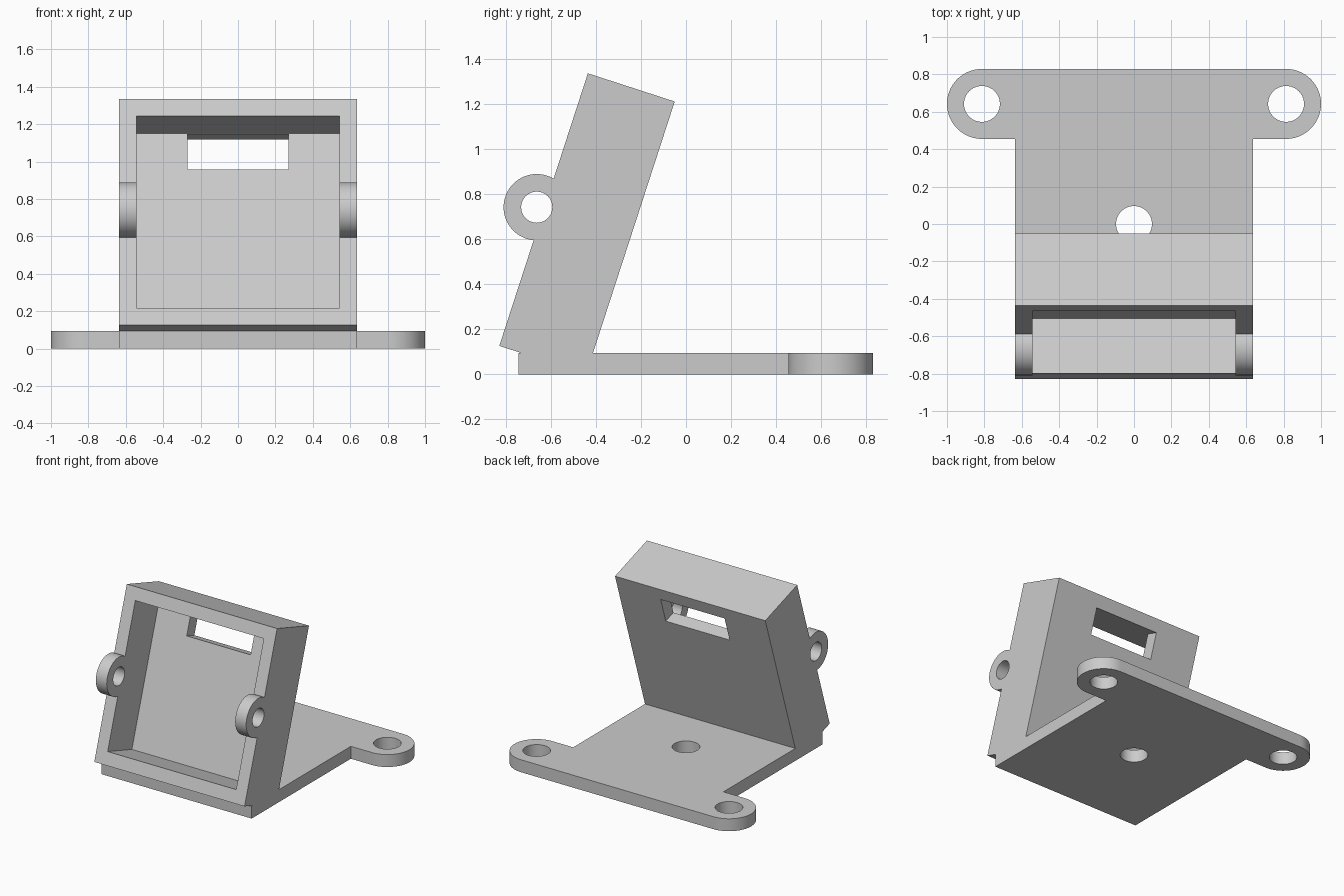
import bpy, bmesh
from math import radians, sin, cos, pi
from mathutils import Matrix, Vector

if "Cube" in bpy.data.objects:
    bpy.data.objects.remove(bpy.data.objects["Cube"])

colour = (0.6, 0.6, 0.6, 1)
grey = bpy.data.materials.new("plain_grey")
grey.use_nodes = True
grey.diffuse_color = colour
grey.node_tree.nodes["Principled BSDF"].inputs["Base Color"].default_value = colour


def finish(name, bm):
    bmesh.ops.recalc_face_normals(bm, faces=bm.faces)
    mesh = bpy.data.meshes.new(name)
    bm.to_mesh(mesh)
    bm.free()
    mesh.materials.append(grey)
    obj = bpy.data.objects.new(name, mesh)
    bpy.context.collection.objects.link(obj)
    return obj


def box(name, low, high, matrix):
    low, high = Vector(low), Vector(high)
    size = high - low
    bm = bmesh.new()
    bmesh.ops.create_cube(bm, size=1)
    for v in bm.verts:
        middle = (low + high) / 2
        v.co = matrix @ (middle + Vector(a * b for a, b in zip(v.co, size)))
    return finish(name, bm)


def cylinder(name, centre, radius, depth, axis="Z"):
    bm = bmesh.new()
    turn = Matrix.Rotation(pi / 2, 4, "Y") if axis == "X" else Matrix()
    bmesh.ops.create_cone(bm, cap_ends=True, segments=64, radius1=radius, radius2=radius,
                          depth=depth, matrix=Matrix.Translation(centre) @ turn)
    return finish(name, bm)


def combine(target, tool, operation):
    tool.hide_render = True
    mod = target.modifiers.new(operation.lower(), "BOOLEAN")
    mod.operation, mod.solver, mod.object = operation, "EXACT", tool
    bpy.ops.object.select_all(action="DESELECT")
    bpy.context.view_layer.objects.active = target
    target.select_set(True)
    bpy.ops.object.modifier_apply(modifier=mod.name)
    bpy.data.objects.remove(tool)


def smooth(obj):
    bpy.ops.object.select_all(action="DESELECT")
    bpy.context.view_layer.objects.active = obj
    obj.select_set(True)
    bpy.ops.object.shade_smooth_by_angle(angle=radians(30))


# Base plate outline: straight body with a rounded ear on each rear corner
half, thick = 0.635, 0.095
ear_x, ear_y, ear_r = 0.813, 0.642, 0.187
right_side = [(half, -0.742), (half, ear_y - ear_r)]
right_side += [(ear_x + ear_r * cos(a), ear_y + ear_r * sin(a))
               for a in (-pi / 2 + pi * i / 32 for i in range(33))]
outline = right_side + [(-x, y) for x, y in reversed(right_side)]
bm = bmesh.new()
face = bm.faces.new([bm.verts.new((x, y, 0)) for x, y in outline])
top = bmesh.ops.extrude_face_region(bm, geom=[face])["geom"]
bmesh.ops.translate(bm, vec=(0, 0, thick), verts=[v for v in top if isinstance(v, bmesh.types.BMVert)])
base = finish("base_plate", bm)

# Screw holes in the ears and the middle of the plate
for x, y in ((-ear_x, ear_y), (ear_x, ear_y), (0, 0)):
    combine(base, cylinder("screw_hole", (x, y, thick / 2), 0.096, 0.4), "DIFFERENCE")
smooth(base)

# Leaning open-fronted housing
height, depth, inner = 1.271, 0.405, 0.543
lean = Matrix.Translation((0, -0.828, 0.126)) @ Matrix.Rotation(radians(-18), 4, "X")
housing = box("leaning_housing", (-half, 0, 0), (half, depth, height), lean)

# Pivot lugs on the front edges of both side walls, trimmed by the pocket
lug_y, lug_z, lug_width = -0.662, 0.741, 0.12
for side in (-1, 1):
    lug = cylinder("lug", (side * (half - lug_width / 2), lug_y, lug_z), 0.147, lug_width, "X")
    combine(housing, lug, "UNION")

# Pocket, cable window and pivot holes
pocket_top = height - 0.095
window_top = pocket_top - 0.002
combine(housing, box("pocket", (-inner, -0.3, 0.097), (inner, 0.308, pocket_top), lean), "DIFFERENCE")
combine(housing, box("window", (-0.27, 0.2, window_top - 0.198), (0.27, 0.6, window_top), lean), "DIFFERENCE")
combine(housing, cylinder("pivot_hole", (0, lug_y, lug_z), 0.069, 2, "X"), "DIFFERENCE")
smooth(housing)
